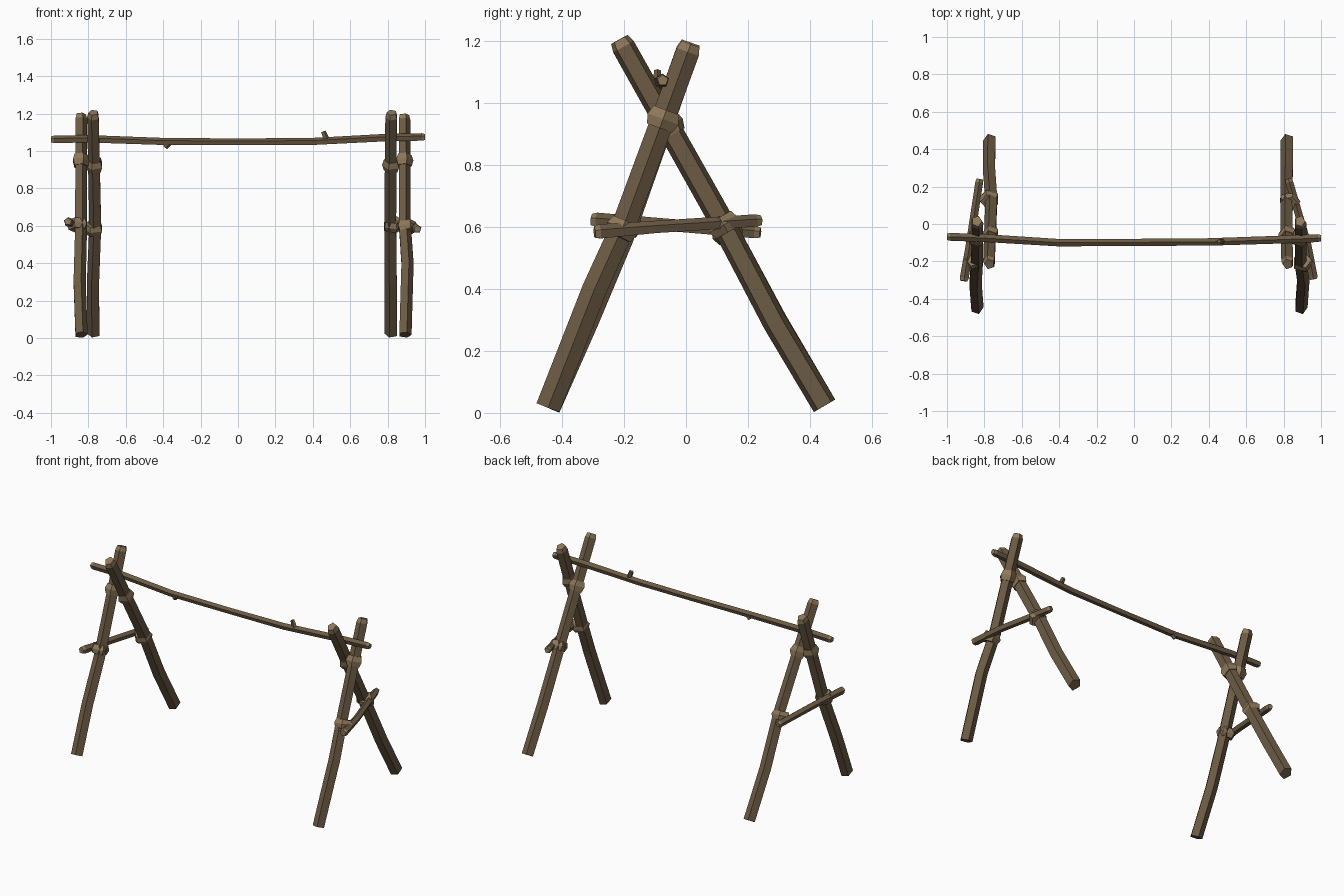
import bpy, bmesh, math
from mathutils import Vector

if "Cube" in bpy.data.objects:
    bpy.data.objects.remove(bpy.data.objects["Cube"])


def material(name, rgb):
    m = bpy.data.materials.new(name)
    m.diffuse_color = (*rgb, 1)
    m.use_nodes = True
    m.node_tree.nodes["Principled BSDF"].inputs["Base Color"].default_value = m.diffuse_color
    return m


BARK = material("brown bark", (0.150, 0.105, 0.058))
PALE = material("pale cut wood and rope", (0.270, 0.188, 0.102))


def stick(name, pts, ra, rb, ref, scales=None, phase=0.0, tips=(), mats=(BARK, PALE)):
    """Five-sided bent stick; ra is the radius towards ref, rb across it."""
    pts = [Vector(p) for p in pts]
    sc = list(scales or [1.0] * len(pts))
    pale = set()
    # chamfered pale tips
    if "end" in tips:
        d = (pts[-1] - pts[-2]).normalized()
        pts.insert(-1, pts[-1] - d * ra * 0.75)
        sc.append(sc[-1] * 0.8)
    if "start" in tips:
        d = (pts[1] - pts[0]).normalized()
        pts.insert(1, pts[0] + d * ra * 0.75)
        sc.insert(0, sc[0] * 0.8)
        pale.add(0)
    if "end" in tips:
        pale.add(len(pts) - 2)
    bm = bmesh.new()
    rings = []
    for i, p in enumerate(pts):
        t = (pts[min(i + 1, len(pts) - 1)] - pts[max(i - 1, 0)]).normalized()
        u = Vector(ref)
        u = (u - t * u.dot(t)).normalized()
        v = t.cross(u)
        angles = [phase + math.tau * k / 5 for k in range(5)]
        rings.append([bm.verts.new(p + sc[i] * (u * ra * math.cos(a) + v * rb * math.sin(a)))
                      for a in angles])
    for i in range(len(rings) - 1):
        for k in range(5):
            f = bm.faces.new((rings[i][k], rings[i][(k + 1) % 5],
                              rings[i + 1][(k + 1) % 5], rings[i + 1][k]))
            f.material_index = 1 if i in pale else 0
    bm.faces.new(rings[0][::-1]).material_index = int("start" in tips)
    bm.faces.new(rings[-1]).material_index = int("end" in tips)
    bmesh.ops.recalc_face_normals(bm, faces=bm.faces)
    me = bpy.data.meshes.new(name)
    bm.to_mesh(me)
    bm.free()
    for m in mats:
        me.materials.append(m)
    ob = bpy.data.objects.new(name, me)
    bpy.context.collection.objects.link(ob)
    return ob


def lashing(name, centre, axis, ra, rb, half, ref, phase=0.0):
    """Barrel-shaped rope wrap."""
    c, d = Vector(centre), Vector(axis).normalized() * half
    stick(name, [c - d, c, c + d], ra, rb, ref, (0.86, 1.06, 0.86), phase, mats=(PALE, PALE))


# Side frames: crossed legs, brace outside the legs, rope wraps at the joints
X = (1, 0, 0)
frames = {
    "left": dict(
        front=[(-0.84, -0.445, 0.017), (-0.85, -0.32, 0.30), (-0.843, -0.21, 0.56), (-0.84, 0.015, 1.195)],
        back=[(-0.77, 0.447, 0.023), (-0.772, 0.285, 0.30), (-0.76, 0.125, 0.60), (-0.773, -0.215, 1.205)],
        brace=[(-0.91, -0.305, 0.622), (-0.88, -0.12, 0.61), (-0.825, 0.24, 0.58)],
        out=-1, z=(0.605, 0.585)),
    "right": dict(
        front=[(0.892, -0.445, 0.017), (0.903, -0.295, 0.40), (0.888, -0.195, 0.62), (0.888, 0.015, 1.19)],
        back=[(0.82, 0.447, 0.023), (0.82, 0.288, 0.29), (0.817, 0.125, 0.60), (0.822, -0.215, 1.205)],
        brace=[(0.96, -0.295, 0.582), (0.925, -0.10, 0.598), (0.825, 0.242, 0.62)],
        out=1, z=(0.593, 0.607)),
}


def at_height(pts, z):
    """Point and direction on a leg at height z."""
    for a, b in zip(pts, pts[1:]):
        a, b = Vector(a), Vector(b)
        if a.z <= z <= b.z:
            return a.lerp(b, (z - a.z) / (b.z - a.z)), b - a


for side, f in frames.items():
    o = f["out"]
    for leg, zb, zc in (("front", f["z"][0], 0.948), ("back", f["z"][1], 0.925)):
        ph = 0 if leg == "front" else math.pi
        stick(f"{side}_{leg}_leg", f[leg], 0.036, 0.042, X, (1, 1, 0.98, 0.95), ph, ("end",))
        p, d = at_height(f[leg], zc)
        lashing(f"{side}_{leg}_top_lashing", p, d, 0.047, 0.053, 0.031, X, ph)
        p, d = at_height(f[leg], zb)
        lashing(f"{side}_{leg}_brace_lashing", p + Vector((0.014 * o, 0, 0)), d,
                0.056, 0.052, 0.028, X, 0 if o > 0 else math.pi)
    stick(f"{side}_brace", f["brace"], 0.023, 0.023, (0, 0, 1), (1.1, 0.95, 0.95),
          0, ("start", "end"))

# Sagging top beam with two twig stubs
stick("top_beam", [(-1, -0.068, 1.06), (-0.8, -0.075, 1.063), (-0.4, -0.1, 1.049), (0, -0.098, 1.047),
                   (0.4, -0.096, 1.049), (0.8, -0.083, 1.07), (1, -0.075, 1.073)],
      0.022, 0.022, (0, 0, 1), (1, 1, 0.95, 0.9, 0.95, 1, 1), 0, ("start", "end"))
stick("upper_twig_stub", [(0.475, -0.094, 1.055), (0.455, -0.092, 1.104)], 0.018, 0.015, X, (1, 0.75))
stick("lower_twig_stub", [(-0.37, -0.098, 1.045), (-0.39, -0.096, 1.018)], 0.018, 0.015, X, (1, 0.75))
